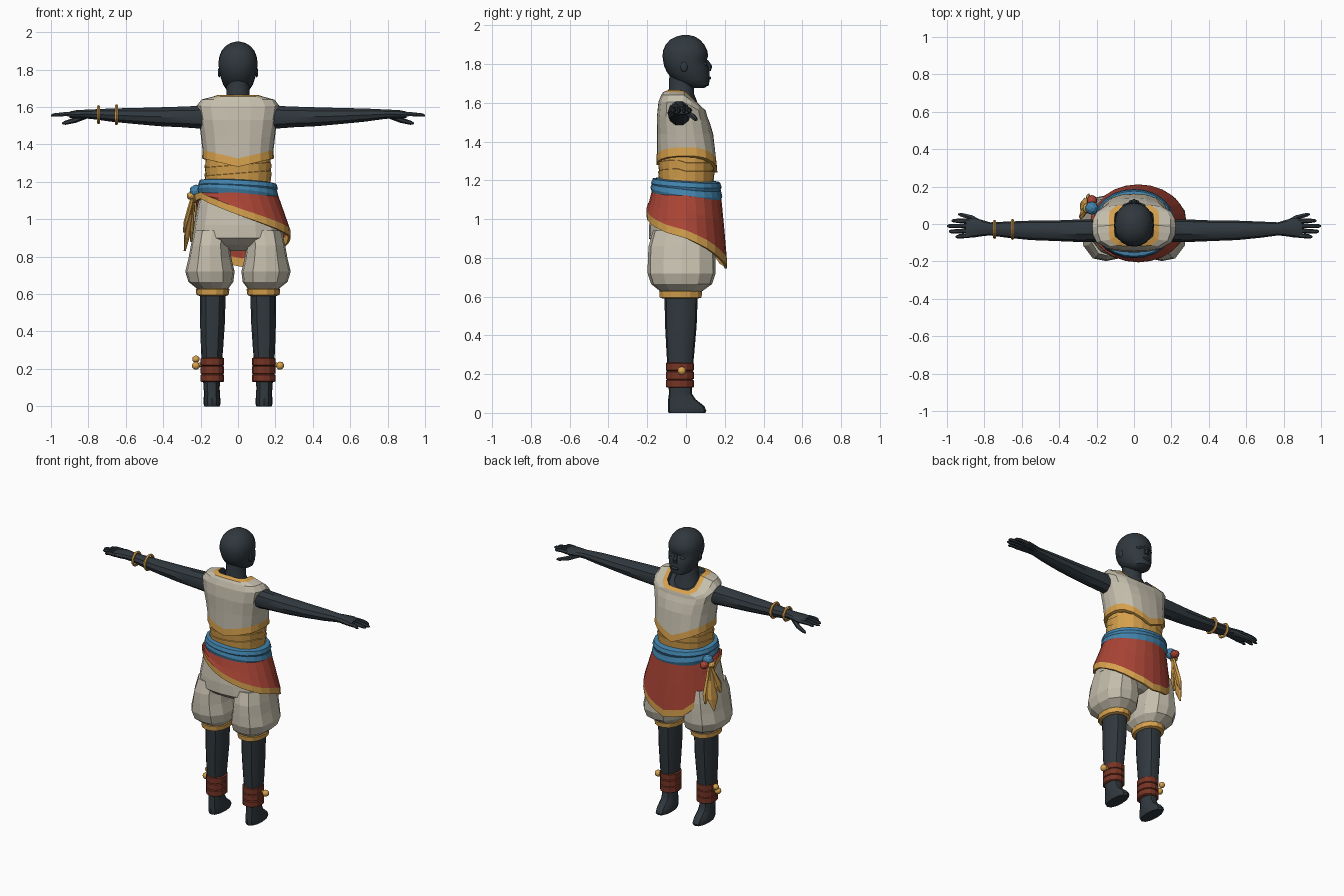
import bpy, bmesh
from math import sin, cos, pi, radians
from mathutils import Vector

cube = bpy.data.objects.get("Cube")
if cube:
    bpy.data.objects.remove(cube, do_unlink=True)


def material(name, rgb):
    m = bpy.data.materials.new(name)
    m.use_nodes = True
    m.diffuse_color = (*rgb, 1)
    bsdf = m.node_tree.nodes["Principled BSDF"]
    bsdf.inputs["Base Color"].default_value = (*rgb, 1)
    bsdf.inputs["Roughness"].default_value = 0.8
    return m


SKIN = material("dark slate", (0.030, 0.040, 0.048))
CREAM = material("cream cloth", (0.56, 0.52, 0.42))
GOLD = material("gold", (0.68, 0.36, 0.075))
RED = material("red cloth", (0.40, 0.058, 0.036))
BLUE = material("blue cloth", (0.055, 0.23, 0.42))
BROWN = material("red brown leather", (0.18, 0.034, 0.018))


def finish(name, bm, mats, smooth=False):
    bmesh.ops.recalc_face_normals(bm, faces=bm.faces)
    me = bpy.data.meshes.new(name)
    bm.to_mesh(me)
    bm.free()
    for m in mats:
        me.materials.append(m)
    ob = bpy.data.objects.new(name, me)
    bpy.context.collection.objects.link(ob)
    if smooth:
        bpy.ops.object.select_all(action="DESELECT")
        ob.select_set(True)
        bpy.context.view_layer.objects.active = ob
        bpy.ops.object.shade_smooth_by_angle(angle=radians(35))
    return ob


def ring(n, z, x0, x1, y0, y1, p=2.0, zf=None):
    """Rounded horizontal ring inside a box; zf(x, y) bends its height."""
    pts = []
    for i in range(n):
        c, s = cos(2 * pi * i / n), sin(2 * pi * i / n)
        k = (abs(c) ** p + abs(s) ** p) ** (-1 / p)
        x = (x0 + x1) / 2 + (x1 - x0) / 2 * c * k
        y = (y0 + y1) / 2 + (y1 - y0) / 2 * s * k
        pts.append(Vector((x, y, z + (zf(x, y) if zf else 0))))
    return pts


def loft(name, rings, mats, bands=None, caps=True, smooth=False):
    """Skin consecutive rings; bands gives a material index per strip."""
    bm = bmesh.new()
    rows = [[bm.verts.new(p) for p in r] for r in rings]
    n = len(rows[0])
    for j in range(len(rows) - 1):
        for i in range(n):
            k = (i + 1) % n
            f = bm.faces.new((rows[j][i], rows[j][k], rows[j + 1][k], rows[j + 1][i]))
            f.material_index = bands[j] if bands else 0
    if caps:
        bm.faces.new(rows[0]).material_index = bands[0] if bands else 0
        bm.faces.new(rows[-1]).material_index = bands[-1] if bands else 0
    return finish(name, bm, mats, smooth)


def tube(name, path, mat, n=6, side=(0, 0, 1), smooth=True):
    """Tapered limb through (point, radius along side, radius across)."""
    pts = [Vector(p[0]) for p in path]
    d = (pts[-1] - pts[0]).normalized()
    u = (Vector(side) - d * d.dot(Vector(side))).normalized()
    v = d.cross(u)
    rings = [[q + u * a * cos(2 * pi * i / n) + v * b * sin(2 * pi * i / n) for i in range(n)]
             for q, (_, a, b) in zip(pts, path)]
    return loft(name, rings, [mat], smooth=smooth)


def ball(name, loc, scale, mat, smooth=True):
    bm = bmesh.new()
    bmesh.ops.create_icosphere(bm, subdivisions=2, radius=1)
    for v in bm.verts:
        v.co = Vector([a * b + c for a, b, c in zip(v.co, scale, loc)])
    return finish(name, bm, [mat], smooth)


# Head and neck: (height, half width, back, front)
head = [(1.675, .035, .03, .09), (1.69, .06, -.01, .118), (1.72, .08, -.07, .122),
        (1.76, .093, -.10, .120), (1.79, .100, -.113, .116), (1.815, .103, -.118, .105),
        (1.84, .104, -.121, .114), (1.87, .100, -.118, .110), (1.90, .088, -.105, .095),
        (1.925, .068, -.082, .072), (1.942, .04, -.05, .045), (1.95, .01, -.015, .01)]
loft("head", [ring(20, z, -w, w, b, f, 2.2) for z, w, b, f in head], [SKIN], smooth=True)
neck = [(1.50, .10, -.10, .07), (1.60, .085, -.10, .06), (1.65, .062, -.09, .04), (1.76, .06, -.085, .05)]
loft("neck", [ring(12, z, -w, w, b, f) for z, w, b, f in neck], [SKIN], smooth=True)
tube("nose", [((0, .105, 1.82), .008, .010), ((0, .118, 1.785), .018, .014),
              ((0, .118, 1.762), .010, .018)], SKIN, side=(0, 1, 0))
ball("lips", (0, .119, 1.728), (.028, .011, .009), SKIN)
for s in (1, -1):
    ball("eyelid", (s * .042, .098, 1.80), (.02, .012, .009), SKIN)
    ball("ear", (s * .10, -.01, 1.785), (.008, .018, .028), SKIN)


# Sleeveless top with pointed hem, gold hem band and square gold neckline
def hem(x, y):
    return -(.085 if y > 0 else .045) * max(0, 1 - abs(x) / .19)


def drop(start, slope):
    return lambda x, y: -slope * max(0, y - start)


vest = [ring(20, 1.325, -.180, .180, -.143, .15, 2.5, hem),
        ring(20, 1.325, -.192, .192, -.153, .162, 2.5, hem),
        ring(20, 1.37, -.190, .190, -.151, .158, 2.5, hem),
        ring(20, 1.44, -.198, .198, -.150, .140, 2.6),
        ring(20, 1.53, -.208, .208, -.150, .122, 3, drop(.02, .3)),
        ring(20, 1.605, -.222, .222, -.142, .108, 3, drop(-.01, .6)),
        ring(20, 1.64, -.195, .195, -.128, .105, 3.5, drop(-.01, .8)),
        ring(20, 1.655, -.135, .135, -.118, .102, 5, drop(-.01, .85)),
        ring(20, 1.665, -.105, .105, -.092, .082, 5, drop(-.01, .95)),
        ring(20, 1.635, -.10, .10, -.085, .07, 5, drop(-.01, .95))]
loft("sleeveless_top", vest, [CREAM, GOLD, SKIN], [1, 1, 0, 0, 0, 0, 0, 1, 2])

# Gold waist wrap with overlapping folds
waist = [(1.12, .170), (1.20, .174), (1.245, .180), (1.247, .174), (1.29, .180), (1.292, .174), (1.36, .175)]
loft("waist_wrap", [ring(20, z, -w, w, -w * .8, w * .82, 2.4, lambda x, y: .08 * x * (y < 0))
                    for z, w in waist], [GOLD])


# Blue sash: two rolls with slightly different slopes
def sash(name, z, h, w, sx, sy):
    prof = [(-.5, -.03), (-.42, -.004), (0, .006), (.4, -.002), (.5, -.035)]
    loft(name, [ring(24, z + a * h, -w - o, w + o, -w * .84 - o, w * .86 + o, 2.1,
                     lambda x, y: sx * x + sy * y) for a, o in prof], [BLUE], caps=False)


sash("sash_lower", 1.14, .075, .211, -.09, -.12)
sash("sash_upper", 1.175, .060, .207, -.05, -.06)

# Red wrapped skirt: hem height every thirty degrees from +x
HEM = [.90, .85, .79, .745, .77, .87, 1.09, 1.11, 1.065, 1.015, .97, .93]


def skirt_ring(f, lift=0):
    top = ring(24, 1.15, -.207, .207, -.175, .178)
    low = ring(24, 0, -.235, .282, -.205, .212)
    out = []
    for i, (a, b) in enumerate(zip(top, low)):
        j = i // 2
        z = HEM[j] if i % 2 == 0 else (HEM[j] + HEM[(j + 1) % 12]) / 2
        p = a.lerp(b, f ** .8)
        p.z = a.z + (z + lift - a.z) * f
        out.append(p)
    return out


skirt = loft("wrapped_skirt", [skirt_ring(0), skirt_ring(.45), skirt_ring(.97, .035), skirt_ring(1)],
             [RED, GOLD], [0, 0, 1], caps=False)
solid = skirt.modifiers.new("cloth thickness", "SOLIDIFY")
solid.thickness = .012

# Knot and hanging tails on the -x side
ball("knot", (-.225, .085, 1.15), (.035, .035, .035), BLUE, False)
ball("knot_bead", (-.25, .085, 1.125), (.025, .028, .022), GOLD, False)
ball("knot_loop", (-.225, .125, 1.13), (.028, .03, .025), RED, False)
for end, w in (((-.285, .105, .83), .042), ((-.29, .04, .93), .032), ((-.25, .15, .88), .030)):
    a, b = Vector((-.24, .09, 1.13)), Vector(end)
    tube("sash_tail", [(a, .012, .008), (a.lerp(b, .35), w * .6, .012), (a.lerp(b, .75), w, .012),
                       (b, .008, .005)], GOLD, side=(.25, 1, 0), smooth=False)

# Baggy shorts: shared hips, then one balloon leg per side
hips = [(1.17, .19, -.155, .15), (1.08, .215, -.175, .16), (.97, .235, -.190, .16),
        (.90, .245, -.192, .155), (.865, .20, -.15, .12), (.83, .06, -.08, .06)]
loft("shorts_hips", [ring(16, z, -w, w, b, f, 2.4) for z, w, b, f in hips], [CREAM])
leg_cloth = [(.94, .04, .235, -.17, .14), (.86, .045, .252, -.193, .15), (.79, .035, .265, -.197, .152),
             (.72, .018, .282, -.198, .153), (.665, .025, .265, -.18, .135), (.625, .055, .215, -.13, .08)]
cuff = [(.635, .055, .215, -.13, .075), (.625, .046, .226, -.14, .085),
        (.595, .05, .222, -.137, .082), (.59, .065, .205, -.12, .065)]
shin = [(.64, .065, .205, -.112, .062), (.45, .07, .203, -.108, .055), (.30, .08, .198, -.1, .042),
        (.18, .092, .19, -.092, .03), (.10, .098, .184, -.088, .03), (.07, .097, .182, -.092, .05),
        (.035, .094, .184, -.094, .094), (.012, .094, .184, -.094, .105), (0, .098, .18, -.09, .1)]
band = [(.13, -.006), (.134, 0), (.168, 0), (.172, -.007), (.176, 0), (.212, 0),
        (.216, -.007), (.22, 0), (.256, 0), (.26, -.006)]


def side_rings(s, rows, n, p):
    return [ring(n, z, *sorted((s * i, s * o)), b, f, p) for z, i, o, b, f in rows]


for s, tag in ((1, "left"), (-1, "right")):
    loft(tag + "_shorts_leg", side_rings(s, leg_cloth, 12, 2.6), [CREAM])
    loft(tag + "_cuff", side_rings(s, cuff, 14, 2.2), [GOLD])
    loft(tag + "_leg_and_foot", side_rings(s, shin, 12, 2.3), [SKIN], smooth=True)
    loft(tag + "_anklet", side_rings(s, [(z, .074 - o, .2 + o, -.104 - o, .04 + o) for z, o in band],
                                     12, 2.2), [BROWN])
    # Ankle bells
    ball(tag + "_bell", (s * .225, -.022, .217), (.022, .022, .022), GOLD)
    ball(tag + "_bell_cap", (s * .205, -.022, .222), (.012, .012, .012), GOLD)
    if s < 0:
        ball(tag + "_upper_bell", (-.225, .0, .252), (.02, .02, .02), GOLD)

    # Arm, palm and fingers
    arm = [(.17, -.035, 1.545, .060, .066), (.30, -.036, 1.547, .060, .058), (.42, -.036, 1.548, .055, .053),
           (.55, -.034, 1.552, .052, .045), (.68, -.030, 1.557, .043, .037), (.77, -.026, 1.561, .035, .028),
           (.81, -.022, 1.562, .043, .025), (.86, -.020, 1.561, .053, .024), (.90, -.024, 1.559, .05, .018)]
    tube(tag + "_arm", [((s * x, y, z), ry, rz) for x, y, z, ry, rz in arm], SKIN, n=10, side=(0, 1, 0))
    for k, tip in enumerate((.975, 1.0, .99, .955)):
        y = .016 - k * .026
        tube(tag + "_finger", [((s * .88, y, 1.561), .013, .014), ((s * .93, y * 1.05, 1.562), .012, .012),
                               ((s * (tip - .012), y * 1.1, 1.557), .010, .010),
                               ((s * tip, y * 1.1, 1.554), .004, .004)], SKIN, side=(0, 1, 0))
    tube(tag + "_thumb", [((s * .81, 0, 1.553), .015, .016), ((s * .87, .035, 1.53), .015, .014),
                          ((s * .925, .05, 1.515), .011, .011), ((s * .94, .053, 1.512), .004, .004)], SKIN)

# Bracelets
for x, r in ((-.65, .047), (-.745, .042)):
    bpy.ops.mesh.primitive_torus_add(location=(x, -.029, 1.559), rotation=(0, pi / 2, 0), major_segments=16,
                                     minor_segments=6, major_radius=r, minor_radius=.009)
    bracelet = bpy.context.object
    bracelet.name = "bracelet"
    bracelet.data.materials.append(GOLD)
